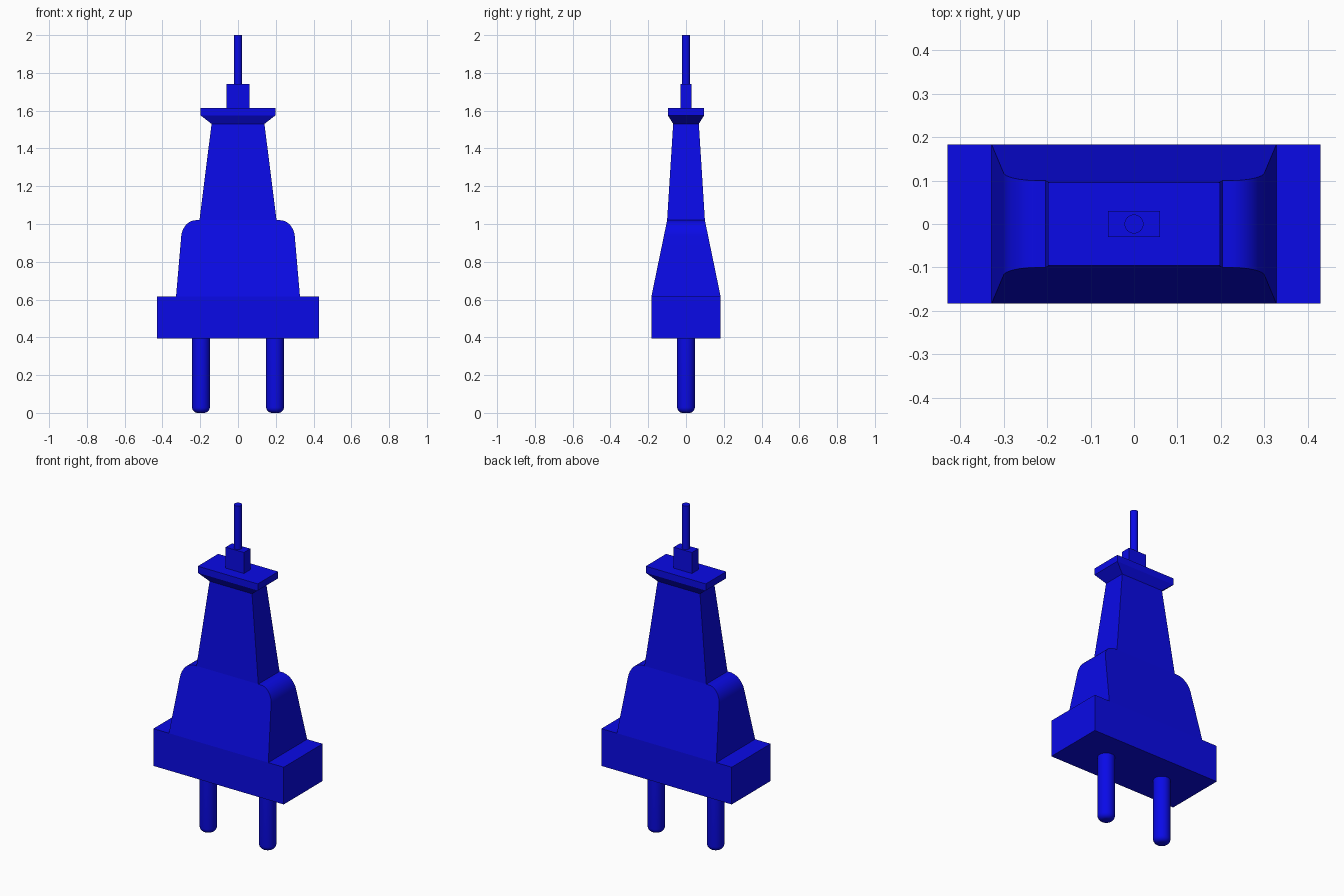
import bpy, bmesh, math

if "Cube" in bpy.data.objects:
    bpy.data.objects.remove(bpy.data.objects["Cube"])

blue = bpy.data.materials.new("blue_plastic")
blue.diffuse_color = (0.003, 0.003, 0.8, 1)
blue.use_nodes = True
blue.node_tree.nodes["Principled BSDF"].inputs["Base Color"].default_value = blue.diffuse_color


def finish(name, bm, smooth=False):
    bmesh.ops.recalc_face_normals(bm, faces=bm.faces)
    mesh = bpy.data.meshes.new(name)
    bm.to_mesh(mesh)
    bm.free()
    obj = bpy.data.objects.new(name, mesh)
    bpy.context.collection.objects.link(obj)
    mesh.materials.append(blue)
    if smooth:
        bpy.ops.object.select_all(action='DESELECT')
        obj.select_set(True)
        bpy.context.view_layer.objects.active = obj
        bpy.ops.object.shade_smooth_by_angle(angle=math.radians(35))
    return obj


def loft(name, rings, smooth=False):
    """Skin a list of equally sized point rings and cap both ends."""
    bm = bmesh.new()
    loops = [[bm.verts.new(p) for p in ring] for ring in rings]
    n = len(loops[0])
    for a, b in zip(loops, loops[1:]):
        for i in range(n):
            j = (i + 1) % n
            bm.faces.new((a[i], a[j], b[j], b[i]))
    bm.faces.new(loops[0])
    bm.faces.new(loops[-1])
    return finish(name, bm, smooth)


def rect(hx, hy, z):
    return [(-hx, -hy, z), (hx, -hy, z), (hx, hy, z), (-hx, hy, z)]


def circle(x, r, z, n=32):
    return [(x + r * math.cos(t), r * math.sin(t), z)
            for t in (2 * math.pi * i / n for i in range(n))]


# Wide base block
loft("base_block", [rect(0.43, 0.183, 0.395), rect(0.43, 0.183, 0.617)])

# Shouldered body: rounded outline, thinning linearly in depth towards the top
outline = [(0.328, 0.617)]
for i in range(13):
    t = math.radians(5 + 85 * i / 12)
    outline.append((0.222 + 0.079 * math.cos(t), 0.925 + 0.095 * math.sin(t)))
outline += [(-x, z) for x, z in reversed(outline)]


def depth(z):
    return 0.183 + (0.1 - 0.183) * (z - 0.617) / (1.02 - 0.617)


loft("shoulder_body", [[(x, s * depth(z), z) for x, z in outline] for s in (-1, 1)], True)

# Tapered neck and flared collar
loft("neck", [rect(0.204, 0.1, 1.02), rect(0.14, 0.068, 1.53)])
loft("collar", [rect(0.14, 0.068, 1.53), rect(0.198, 0.096, 1.575), rect(0.198, 0.096, 1.615)])

# Cable clamp and cable
loft("cable_clamp", [rect(0.06, 0.03, 1.615), rect(0.06, 0.03, 1.74)])
loft("cable", [circle(0, 0.022, 1.74), circle(0, 0.022, 2.0)], True)

# Two contact pins with rounded tips
r, tip = 0.047, 0.03
for side, x in (("left", -0.196), ("right", 0.196)):
    rings = [circle(x, r, 0.395)]
    for i in range(7):
        t = math.radians(15 * i)
        rings.append(circle(x, r - tip + tip * math.cos(t), tip - tip * math.sin(t)))
    loft(side + "_pin", rings, True)
